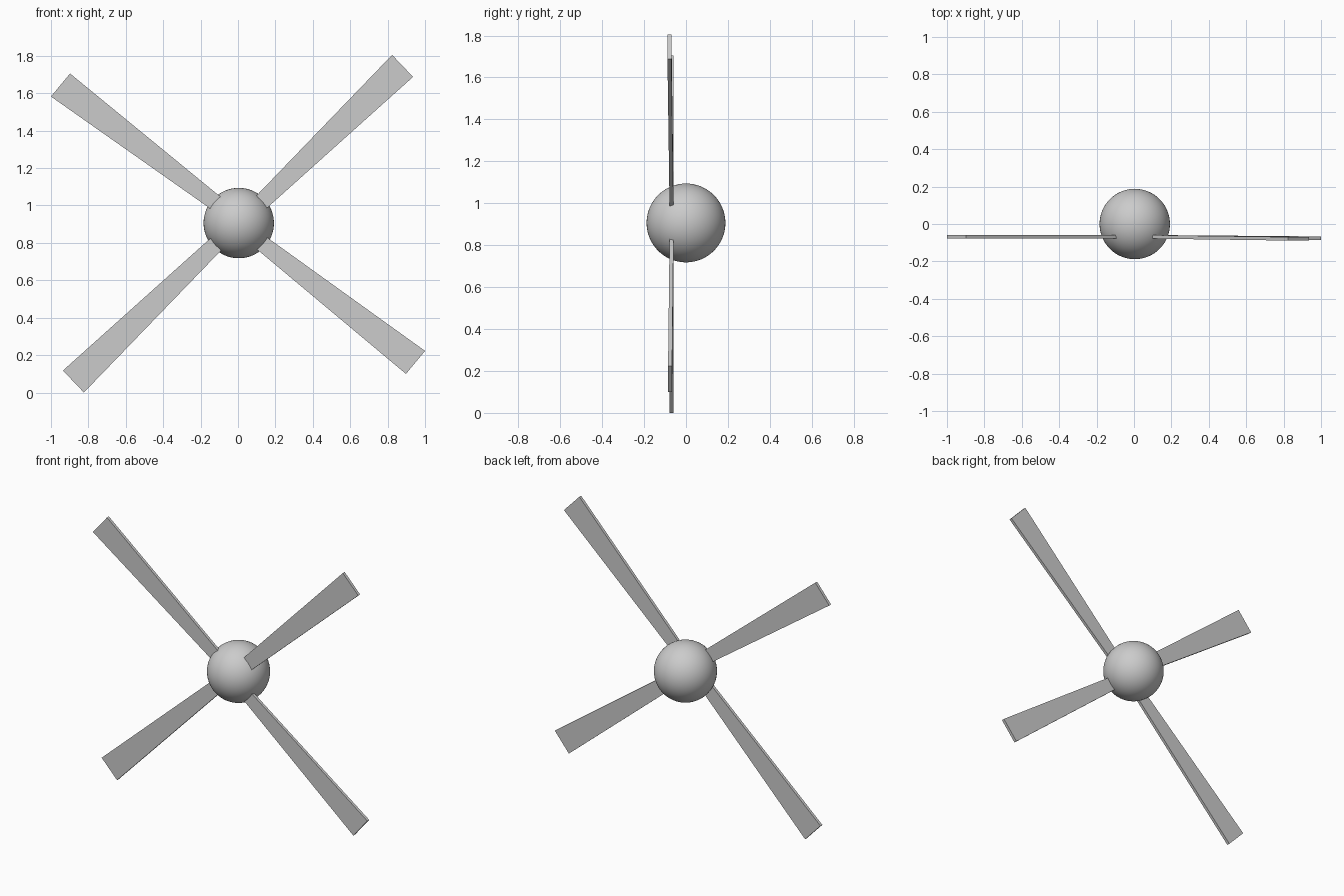
import bpy
import bmesh

if "Cube" in bpy.data.objects:
    bpy.data.objects.remove(bpy.data.objects["Cube"])

HUB = (0.004, 0.0, 0.906)
MID = (0.0, 0.9025)      # centre of the blade tips in x, z
HALF = 0.0095            # half blade thickness


def shade(obj, smooth):
    for p in obj.data.polygons:
        p.use_smooth = smooth


def blade(name, sign, root, tip, y_root, y_tip):
    """Tapered flat blade; sign -1 turns the outline half a turn."""
    outline = [(HUB[0] + sign * x, y_root, HUB[2] + sign * z) for x, z in root]
    outline += [(MID[0] + sign * x, y_tip, MID[1] + sign * z) for x, z in tip]
    bm = bmesh.new()
    front = [bm.verts.new((x, y - HALF, z)) for x, y, z in outline]
    back = [bm.verts.new((x, y + HALF, z)) for x, y, z in outline]
    bm.faces.new(front)
    bm.faces.new(back[::-1])
    for i in range(4):
        j = (i + 1) % 4
        bm.faces.new((front[j], front[i], back[i], back[j]))
    bmesh.ops.recalc_face_normals(bm, faces=bm.faces)
    mesh = bpy.data.meshes.new(name)
    bm.to_mesh(mesh)
    bm.free()
    obj = bpy.data.objects.new(name, mesh)
    bpy.context.collection.objects.link(obj)
    shade(obj, False)


# Round hub
bpy.ops.mesh.primitive_uv_sphere_add(segments=64, ring_count=32,
                                     radius=0.188, location=HUB)
hub = bpy.context.object
hub.name = "hub"
shade(hub, True)

# Outlines of the two blade directions: root and tip corners (x, z)
RISING = ([(0.095, 0.147), (0.149, 0.079)], [(0.936, 0.785), (0.824, 0.9025)])
FALLING = ([(0.098, -0.141), (0.152, -0.077)], [(1.0, -0.68), (0.898, -0.803)])

# Four blades; the right-hand pair leans slightly forward
blade("blade_upper_right", 1, *RISING, -0.069, -0.079)
blade("blade_lower_left", -1, *RISING, -0.068, -0.069)
blade("blade_lower_right", 1, *FALLING, -0.069, -0.076)
blade("blade_upper_left", -1, *FALLING, -0.068, -0.068)
